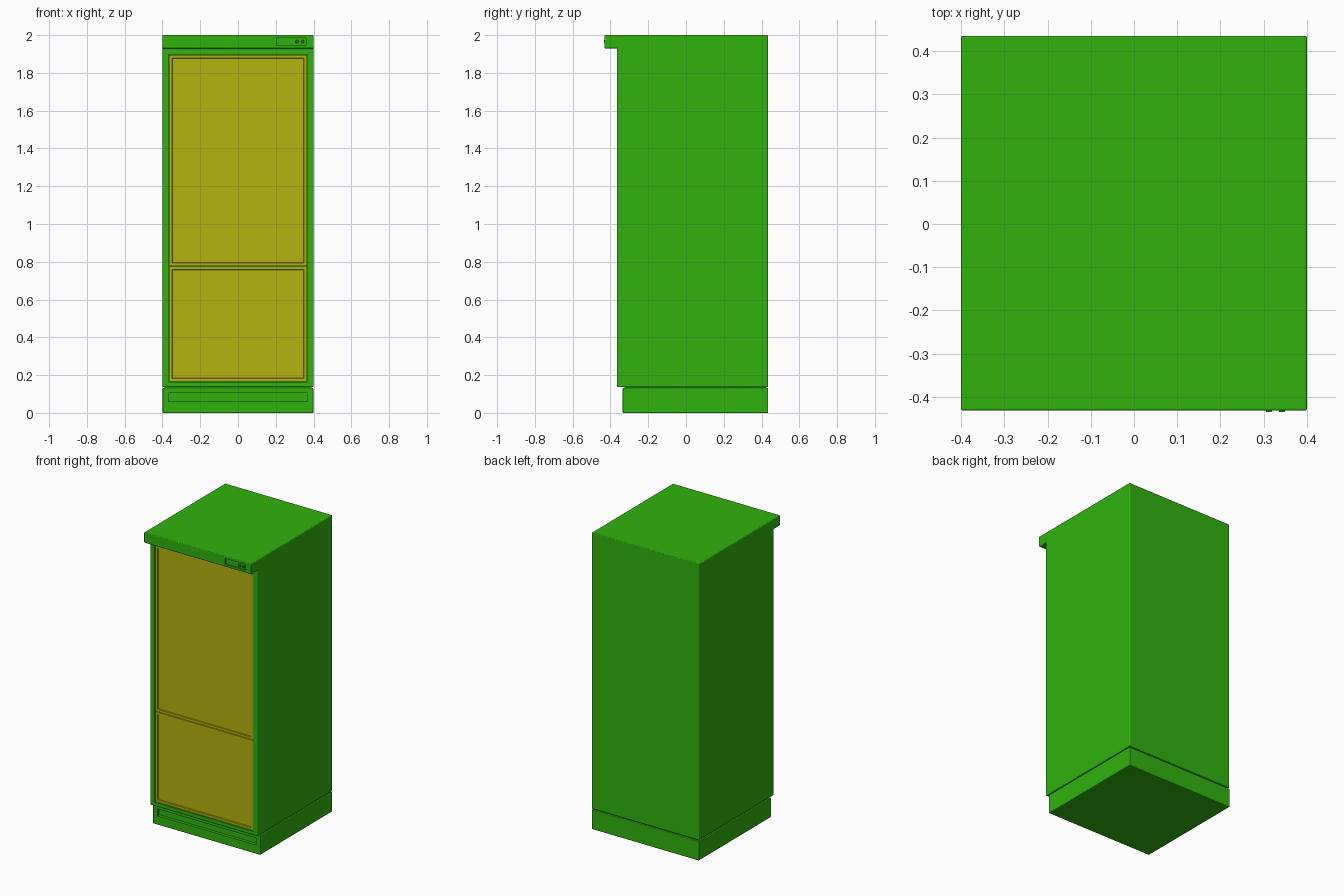
import bpy, bmesh

if "Cube" in bpy.data.objects:
    bpy.data.objects.remove(bpy.data.objects["Cube"])


def material(name, color):
    m = bpy.data.materials.new(name)
    m.diffuse_color = color
    m.use_nodes = True
    m.node_tree.nodes["Principled BSDF"].inputs["Base Color"].default_value = m.diffuse_color
    return m


green = material("green_enamel", (0.03, 0.45, 0.004, 1))
yellow = material("yellow_door", (0.45, 0.45, 0.004, 1))


def finish(name, bm, mat, bevel=0.0):
    bmesh.ops.recalc_face_normals(bm, faces=bm.faces)
    me = bpy.data.meshes.new(name)
    bm.to_mesh(me)
    bm.free()
    ob = bpy.data.objects.new(name, me)
    bpy.context.collection.objects.link(ob)
    if mat:
        me.materials.append(mat)
    if bevel:
        b = ob.modifiers.new("round_edges", 'BEVEL')
        b.width, b.segments, b.limit_method = bevel, 3, 'ANGLE'
    return ob


def box_bm(x0, x1, y0, y1, z0, z1):
    bm = bmesh.new()
    bmesh.ops.create_cube(bm, size=1)
    for v in bm.verts:
        v.co.x = x1 if v.co.x > 0 else x0
        v.co.y = y1 if v.co.y > 0 else y0
        v.co.z = z1 if v.co.z > 0 else z0
    return bm


def box(name, dims, mat, bevel=0.0):
    return finish(name, box_bm(*dims), mat, bevel)


def cut(ob, name, dims):
    c = box(name, dims, None)
    c.hide_render = True
    c.hide_viewport = False
    c.display_type = 'WIRE'
    m = ob.modifiers.new(name, 'BOOLEAN')
    m.operation, m.solver, m.object = 'DIFFERENCE', 'EXACT', c


# cabinet with overhanging top, extruded from its side profile
profile = [(-.432, 2), (-.432, 1.93), (-.365, 1.93), (-.365, .137), (.435, .137), (.435, 2)]
bm = bmesh.new()
side = bm.faces.new([bm.verts.new((-.4, y, z)) for y, z in profile])
ext = bmesh.ops.extrude_face_region(bm, geom=[side])
for v in [g for g in ext["geom"] if isinstance(g, bmesh.types.BMVert)]:
    v.co.x = .4
cabinet = finish("cabinet", bm, green, 0.005)
cut(cabinet, "door_opening_cutter", (-.368, .368, -.5, -.30, .163, 1.898))
cut(cabinet, "control_recess_cutter", (.205, .36, -.5, -.422, 1.946, 1.986))

# plinth with vent slot
plinth = box("plinth", (-.4, .4, -.335, .435, 0, .131), green, 0.004)
cut(plinth, "vent_cutter", (-.368, .368, -.5, -.315, .06, .106))
box("plinth_joint", (-.39, .39, -.325, .425, .125, .145), green)


# doors with shallow sunken panels
def door(name, z0, z1):
    bm = box_bm(-.364, .364, -.361, -.301, z0, z1)
    bm.normal_update()
    front = min(bm.faces, key=lambda f: f.calc_center_median().y)
    bmesh.ops.inset_individual(bm, faces=[front], thickness=.022)
    bmesh.ops.inset_individual(bm, faces=[front], thickness=.003, depth=-.006)
    finish(name, bm, yellow)


door("upper_door", .778, 1.894)
door("lower_door", .167, .774)

# control panel buttons
for i, x in enumerate((.312, .342)):
    box(f"control_button_{i + 1}", (x - .007, x + .007, -.435, -.42, 1.959, 1.973), green, 0.002)
